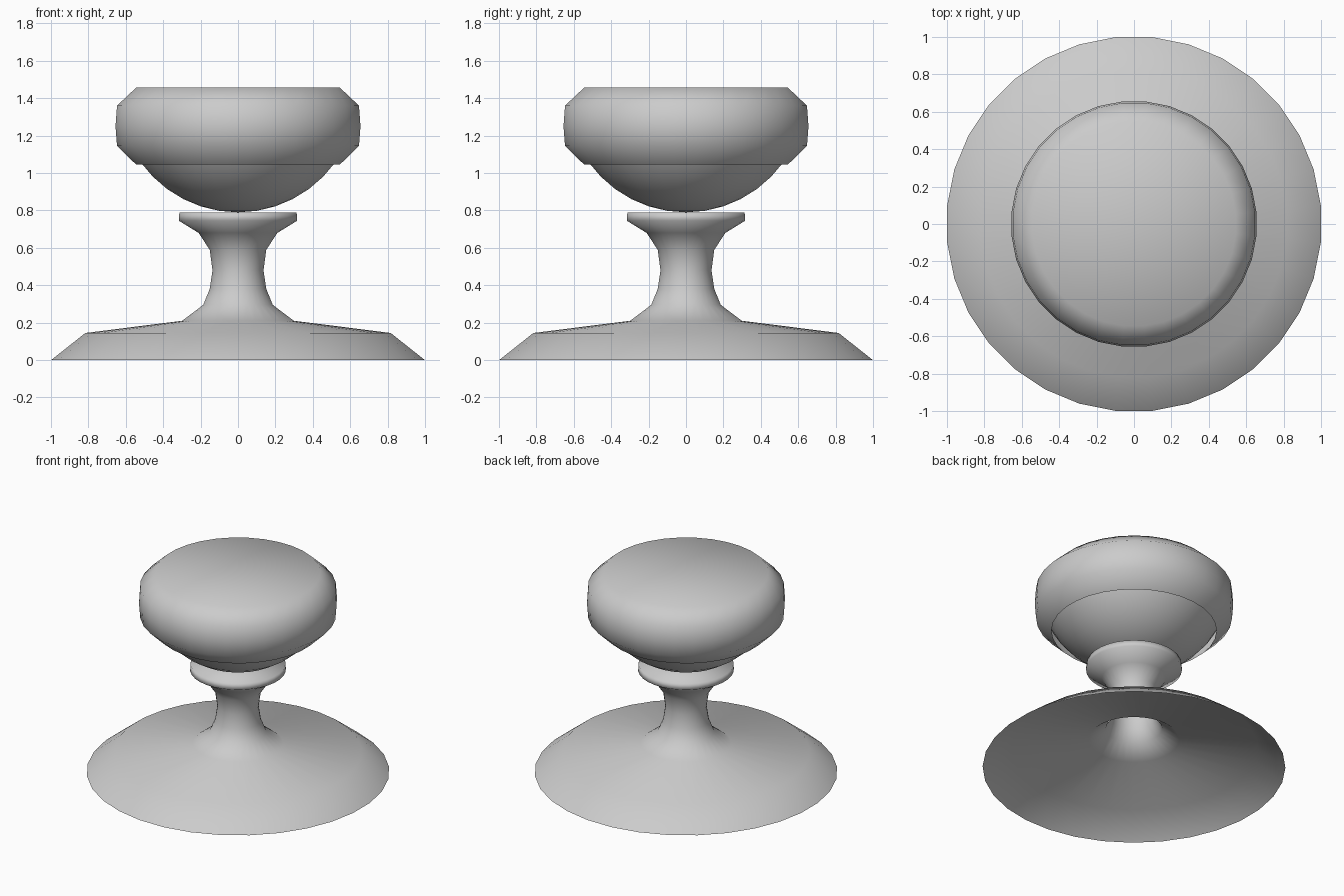
import bpy, bmesh, math

if "Cube" in bpy.data.objects:
    bpy.data.objects.remove(bpy.data.objects["Cube"])

SIDES = 32


def lathe(name, profile):
    """Revolve (radius, height) points about z; radius 0 becomes a pole."""
    bm = bmesh.new()
    rings = []
    for r, z in profile:
        if r == 0:
            rings.append([bm.verts.new((0, 0, z))] * SIDES)
            continue
        ring = []
        for i in range(SIDES):
            a = 2 * math.pi * (i + 0.5) / SIDES
            ring.append(bm.verts.new((r * math.cos(a), r * math.sin(a), z)))
        rings.append(ring)
    for low, high in zip(rings, rings[1:]):
        for i in range(SIDES):
            j = (i + 1) % SIDES
            corners = [low[i], low[j], high[j], high[i]]
            bm.faces.new(list(dict.fromkeys(corners))).smooth = True
    mesh = bpy.data.meshes.new(name)
    bm.to_mesh(mesh)
    bm.free()
    obj = bpy.data.objects.new(name, mesh)
    bpy.context.collection.objects.link(obj)
    return obj


# Hollow foot flowing into the waisted stem and its flared collar
lathe("pedestal", [(1.004, 0), (0.82, 0.145), (0.30, 0.21), (0.187, 0.295),
                   (0.152, 0.38), (0.137, 0.48), (0.152, 0.59), (0.212, 0.68),
                   (0.318, 0.745), (0.315, 0.79), (0, 0.79)])

# Round bowl resting on the collar, its upper edge hidden inside the cap
R = 0.645
bowl = [(R * math.sin(a), 0.79 + R * (1 - math.cos(a)))
        for a in (math.radians(9 * k) for k in range(1, 8))]
lathe("bowl", [(0, 0.79)] + bowl)

# Bulging cap, closed on top and open below around the bowl
lathe("cap", [(0.547, 1.045), (0.65, 1.145), (0.658, 1.25),
              (0.65, 1.36), (0.547, 1.457), (0, 1.457)])
